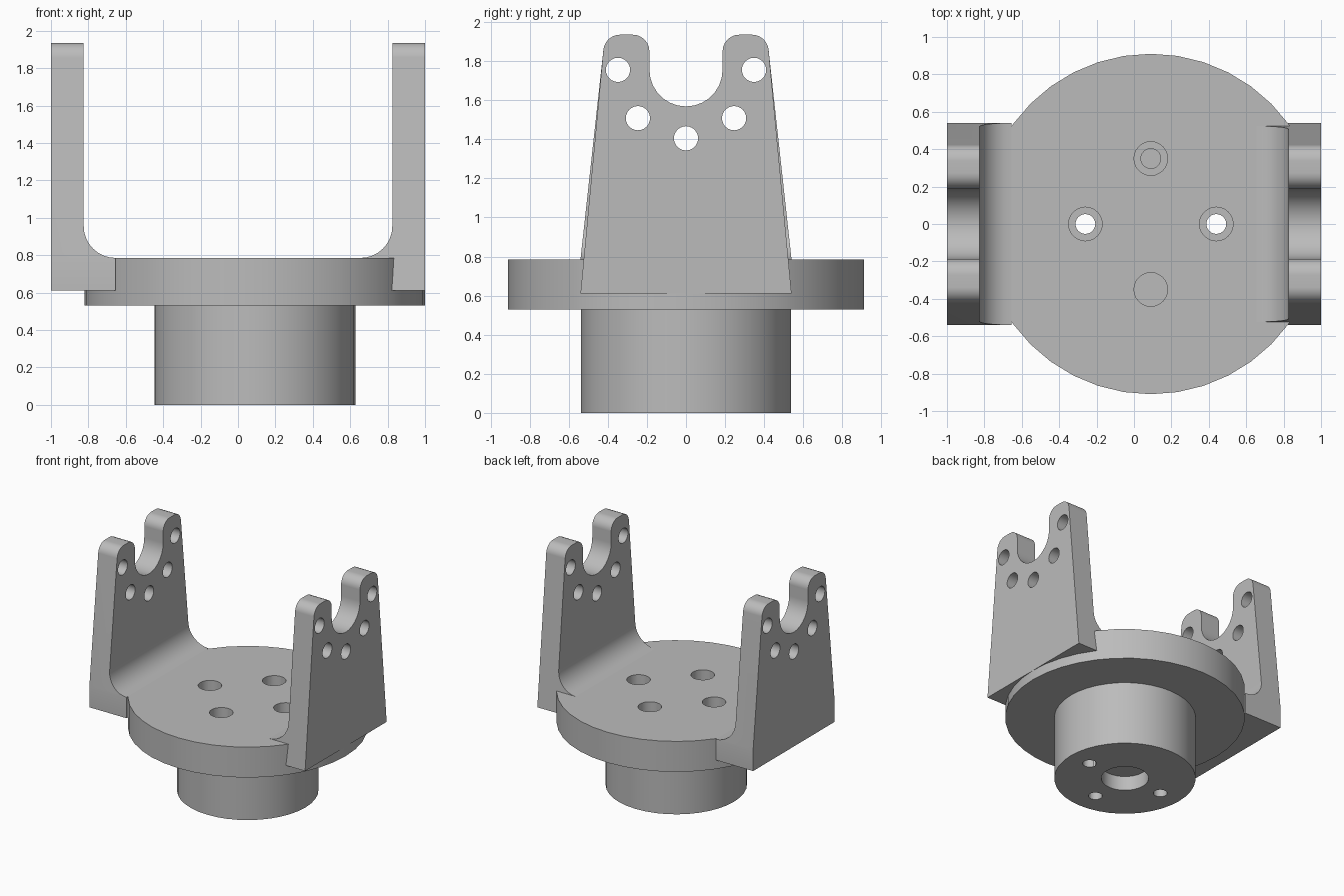
import bpy, bmesh, math
from mathutils import Vector

cube = bpy.data.objects.get("Cube")
if cube:
    bpy.data.objects.remove(cube, do_unlink=True)

grey = bpy.data.materials.new("machined grey")
grey.use_nodes = True
tone = (0.5, 0.5, 0.5, 1)
grey.diffuse_color = tone
grey.node_tree.nodes["Principled BSDF"].inputs["Base Color"].default_value = tone

HUB_X = 0.09          # hub axis is offset from the bracket centre
HALF = 0.54           # half depth of the bracket
FOOT, FLOOR, TOP = 0.61, 0.785, 1.935


def make_object(name, bm):
    bmesh.ops.recalc_face_normals(bm, faces=bm.faces)
    mesh = bpy.data.meshes.new(name)
    bm.to_mesh(mesh)
    bm.free()
    mesh.materials.append(grey)
    obj = bpy.data.objects.new(name, mesh)
    bpy.context.collection.objects.link(obj)
    return obj


def prism(name, points, offset):
    """Extrude a closed outline of 3D points."""
    bm = bmesh.new()
    face = bm.faces.new([bm.verts.new(p) for p in points])
    out = bmesh.ops.extrude_face_region(bm, geom=[face])
    moved = [v for v in out["geom"] if isinstance(v, bmesh.types.BMVert)]
    bmesh.ops.translate(bm, verts=moved, vec=Vector(offset))
    return make_object(name, bm)


def arc(cx, cy, r, start, end, steps):
    angles = [math.radians(start + (end - start) * i / steps) for i in range(steps + 1)]
    return [(cx + r * math.cos(a), cy + r * math.sin(a)) for a in angles]


def circle(cx, cy, r, steps=24):
    return arc(cx, cy, r, 0, 360, steps)[:-1]


def boolean(obj, tool, operation):
    mod = obj.modifiers.new(operation.lower(), "BOOLEAN")
    mod.operation, mod.object, mod.solver = operation, tool, "EXACT"
    bpy.context.view_layer.objects.active = obj
    bpy.ops.object.modifier_apply(modifier=mod.name)
    bpy.data.objects.remove(tool, do_unlink=True)


def finish(obj):
    bpy.ops.object.select_all(action="DESELECT")
    obj.select_set(True)
    bpy.context.view_layer.objects.active = obj
    bpy.ops.object.shade_smooth_by_angle(angle=math.radians(30))
    mod = obj.modifiers.new("flat_normals", "WEIGHTED_NORMAL")
    mod.keep_sharp = True


# Hub: turned spigot and flange with a shallow centre recess underneath
profile = [(0, 0.12), (0.18, 0.12), (0.18, 0), (0.537, 0), (0.537, 0.53),
           (0.91, 0.53), (0.91, FLOOR), (0, FLOOR)]
bm = bmesh.new()
verts = [bm.verts.new((HUB_X + r, 0, z)) for r, z in profile]
edges = [bm.edges.new(pair) for pair in zip(verts, verts[1:])]
bmesh.ops.spin(bm, geom=verts + edges, cent=(HUB_X, 0, 0), axis=(0, 0, 1),
               angle=math.tau, steps=40, use_merge=True)
bmesh.ops.remove_doubles(bm, verts=bm.verts, dist=0.0005)
hub = make_object("hub_and_flange", bm)

# Four counterbored screw holes through the hub
for dx, dy in ((0.35, 0), (-0.35, 0), (0, 0.35), (0, -0.35)):
    for radius, low in ((0.053, -0.1), (0.09, 0.5)):
        ring = [(x, y, low) for x, y in circle(HUB_X + dx, dy, radius)]
        boolean(hub, prism("drill", ring, (0, 0, 1 - low)), "DIFFERENCE")
finish(hub)


def arm_outline(shoulder):
    """Tapered plate with two rounded prongs around a U notch, as (y, z)."""
    notch = arc(0, 1.755, 0.187, 270, 360, 7)
    inner = arc(0.272, TOP - 0.085, 0.085, 180, 90, 6)
    outer = arc(0.338, TOP - 0.085, 0.085, 90, 5, 6)
    half = notch + inner + outer + [(HALF, shoulder)]
    if shoulder > FOOT:
        half.append((HALF, FOOT))
    return half + [(-y, z) for y, z in reversed(half[1:])]


# Bracket arms: tapered plate trimmed to an L section with an inner fillet
for name, side, shoulder in (("right_arm", -1, FLOOR), ("left_arm", 1, FOOT)):
    plate = [(side * 1.0, y, z) for y, z in arm_outline(shoulder)]
    arm = prism(name, plate, (-side * 0.4, 0, 0))
    section = [(1.1, 0.5), (0.655, 0.5)]
    section += arc(0.655, FLOOR + 0.17, 0.17, 270, 360, 8)
    section += [(0.825, 2.1), (1.1, 2.1)]
    ell = [(side * x, -1, z) for x, z in section]
    boolean(arm, prism("trim", ell, (0, 2, 0)), "INTERSECT")
    # Five holes around the notch
    for y, z in ((-0.348, 1.755), (0.348, 1.755), (-0.246, 1.508), (0.246, 1.508), (0, 1.405)):
        ring = [(side * 0.7, a, b) for a, b in circle(y, z, 0.062)]
        boolean(arm, prism("drill", ring, (side * 0.5, 0, 0)), "DIFFERENCE")
    finish(arm)
